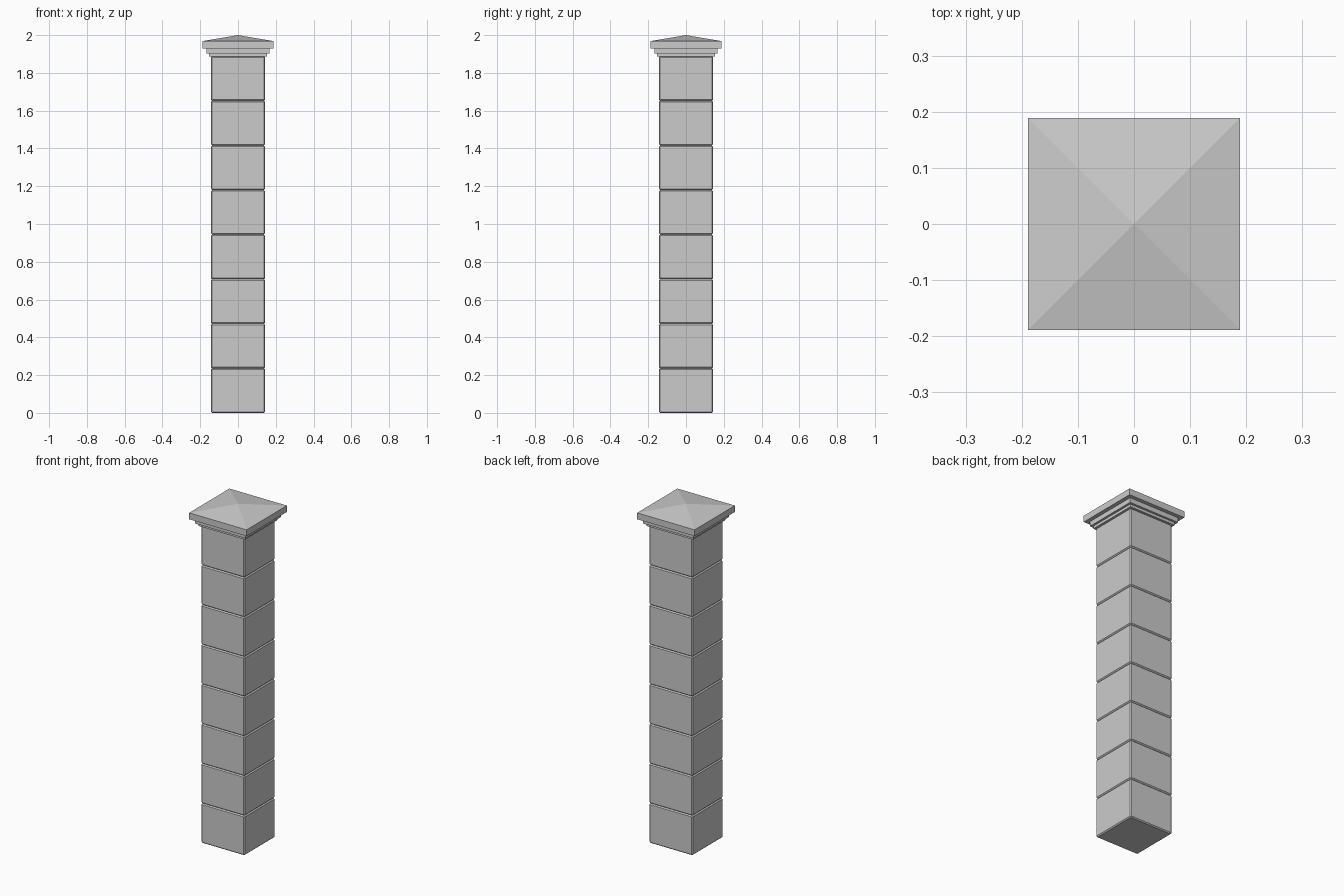
import bpy, bmesh

if "Cube" in bpy.data.objects:
    bpy.data.objects.remove(bpy.data.objects["Cube"])


def mesh_object(name, bm):
    bmesh.ops.recalc_face_normals(bm, faces=bm.faces)
    mesh = bpy.data.meshes.new(name)
    bm.to_mesh(mesh)
    bm.free()
    obj = bpy.data.objects.new(name, mesh)
    bpy.context.collection.objects.link(obj)
    return obj


def slab(name, half, z0, z1, bevel):
    bm = bmesh.new()
    bmesh.ops.create_cube(bm, size=1)
    for v in bm.verts:
        v.co.x *= 2 * half
        v.co.y *= 2 * half
        v.co.z = z0 if v.co.z < 0 else z1
    if bevel:
        bmesh.ops.bevel(bm, geom=bm.edges[:], offset=bevel, segments=1,
                        profile=0.5, affect='EDGES')
    return mesh_object(name, bm)


# Shaft: eight stacked chamfered blocks
BLOCKS, SHAFT_TOP = 8, 1.888
pitch = SHAFT_TOP / BLOCKS
for i in range(BLOCKS):
    slab(f"shaft_block_{i + 1}", 0.143, i * pitch, (i + 1) * pitch, 0.006)

# Stepped mouldings under the cap
slab("lower_moulding", 0.153, 1.886, 1.902, 0)
slab("upper_moulding", 0.166, 1.902, 1.93, 0)

# Cap: square slab rising to a shallow pyramid
bm = bmesh.new()
H = 0.189
rings = [[bm.verts.new((x * H, y * H, z))
          for x, y in ((-1, -1), (1, -1), (1, 1), (-1, 1))]
         for z in (1.93, 1.968)]
apex = bm.verts.new((0, 0, 2.0))
bm.faces.new(rings[0])
for i in range(4):
    j = (i + 1) % 4
    bm.faces.new((rings[0][i], rings[0][j], rings[1][j], rings[1][i]))
    bm.faces.new((rings[1][i], rings[1][j], apex))
mesh_object("pyramid_cap", bm)
